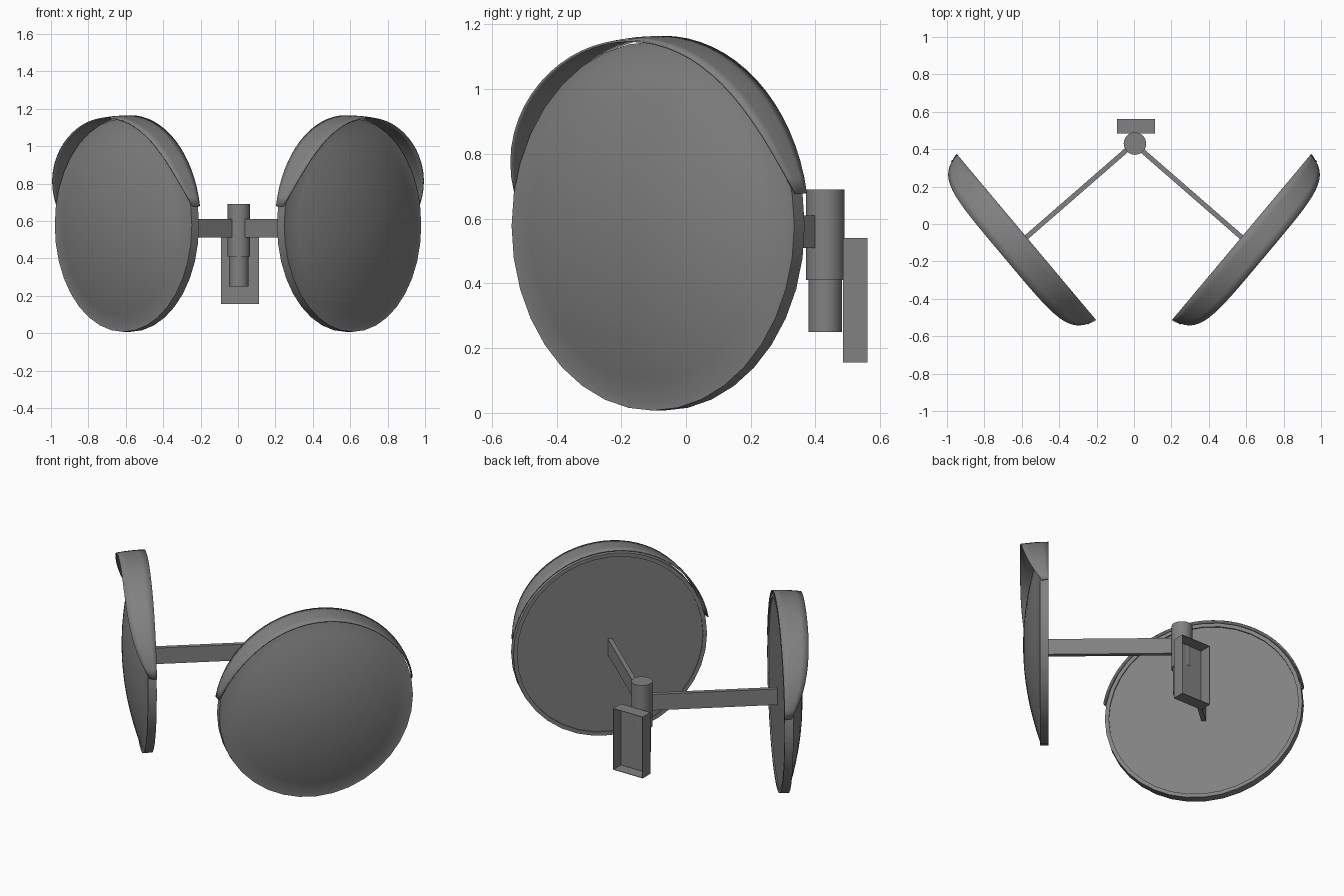
import bpy, bmesh, math
from mathutils import Vector, Matrix

cube = bpy.data.objects.get("Cube")
if cube:
    bpy.data.objects.remove(cube, do_unlink=True)

grey = bpy.data.materials.new("mid_grey")
grey.use_nodes = True
grey.diffuse_color = (0.22, 0.22, 0.22, 1)
grey.node_tree.nodes["Principled BSDF"].inputs["Base Color"].default_value = grey.diffuse_color

TILT = math.radians(50)
CENTRE_Z = 0.577


def finish(name, bm, matrix=Matrix(), smooth=True):
    bmesh.ops.recalc_face_normals(bm, faces=bm.faces)
    mesh = bpy.data.meshes.new(name)
    bm.to_mesh(mesh)
    bm.free()
    mesh.materials.append(grey)
    obj = bpy.data.objects.new(name, mesh)
    bpy.context.collection.objects.link(obj)
    obj.matrix_world = matrix
    if smooth:
        bpy.ops.object.select_all(action='DESELECT')
        obj.select_set(True)
        bpy.context.view_layer.objects.active = obj
        bpy.ops.object.shade_smooth_by_angle(angle=math.radians(30))
    return obj


def box(name, size, matrix):
    bm = bmesh.new()
    bmesh.ops.create_cube(bm, size=1, matrix=Matrix.Diagonal((*size, 1)))
    return finish(name, bm, matrix, smooth=False)


def cylinder(name, radius, bottom, top):
    bm = bmesh.new()
    bmesh.ops.create_cone(bm, cap_ends=True, segments=32, radius1=radius,
                          radius2=radius, depth=top - bottom)
    finish(name, bm, Matrix.Translation((0.005, 0.43, (bottom + top) / 2)))


def mirror_disc(name, matrix, segments=36):
    # Profile of (radius, depth): recessed back, rim, then the convex face
    profile = [(0, 0.008), (0.547, 0.008), (0.547, 0), (0.57, 0), (0.57, 0.05)]
    inner, bulge = 0.545, 0.095
    for i in range(9):
        t = 1 - i / 8
        profile.append((inner * t, 0.05 + bulge * (1 - t * t)))
    bm = bmesh.new()
    verts = [bm.verts.new((r, -d, 0)) for r, d in profile]
    edges = [bm.edges.new(pair) for pair in zip(verts, verts[1:])]
    bmesh.ops.spin(bm, geom=verts + edges, cent=(0, 0, 0), axis=(0, 1, 0),
                   angle=math.tau, steps=segments)
    bmesh.ops.remove_doubles(bm, verts=bm.verts, dist=0.0005)
    finish(name, bm, matrix)


def hood(name, matrix, steps=32, rows=4):
    # Visor band that is narrow at both ends and deep over the top
    bm = bmesh.new()
    grid = []
    for i in range(steps + 1):
        a = math.radians(10 + 160 * i / steps)
        s = 1 - abs(2 * i / steps - 1)
        depth = 0.04 + 0.122 * (1 - (1 - s) ** 4)
        row = []
        for j in range(rows + 1):
            t = j / rows
            r = 0.588 - 0.012 * t * t
            row.append(bm.verts.new((r * math.cos(a), -depth * t, r * math.sin(a))))
        grid.append(row)
    for p, q in zip(grid, grid[1:]):
        for j in range(rows):
            bm.faces.new((p[j], p[j + 1], q[j + 1], q[j]))
    obj = finish(name, bm, matrix)
    # Thicken towards the disc
    face = obj.data.polygons[len(obj.data.polygons) // 2]
    solid = obj.modifiers.new("thickness", 'SOLIDIFY')
    solid.thickness = 0.007
    solid.offset = -1 if face.normal.z > 0 else 1


# Two mirrors, each with its hood and arm
hub = Vector((0, 0.43, 0.56))
for side, label in ((1, "left"), (-1, "right")):
    place = (Matrix.Translation((side * 0.575, -0.07, CENTRE_Z))
             @ Matrix.Rotation(side * TILT, 4, 'Z'))
    mirror_disc(label + "_mirror", place)
    hood(label + "_hood", place)
    end = Vector((side * 0.58, -0.075, 0.56))
    span = end - hub
    turn = Matrix.Rotation(math.atan2(span.y, span.x), 4, 'Z')
    box(label + "_arm", (span.length, 0.026, 0.1),
        Matrix.Translation((hub + end) / 2) @ turn)

# Stepped post
cylinder("upper_post", 0.06, 0.41, 0.69)
cylinder("lower_post", 0.052, 0.25, 0.41)

# Mounting bracket, a shallow tray open at the back
bracket = box("mounting_bracket", (0.204, 0.076, 0.385),
              Matrix.Translation((0.01, 0.523, 0.3475)))
bm = bmesh.new()
bm.from_mesh(bracket.data)
bmesh.ops.delete(bm, geom=[f for f in bm.faces if f.normal.y > 0.9], context='FACES')
bm.to_mesh(bracket.data)
bm.free()
walls = bracket.modifiers.new("walls", 'SOLIDIFY')
walls.thickness = 0.004
walls.offset = -1
